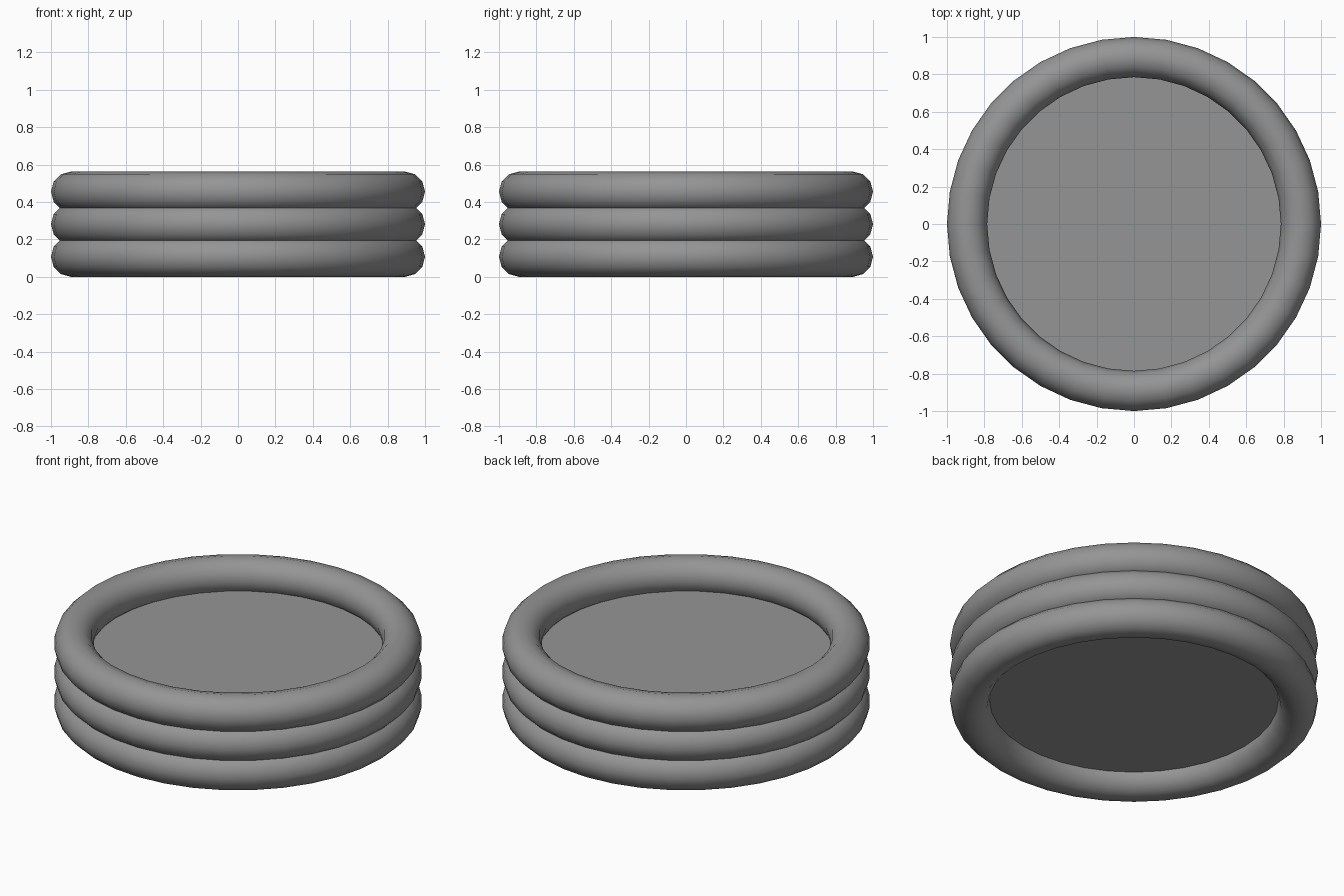
import bpy
import math

cube = bpy.data.objects.get("Cube")
if cube:
    bpy.data.objects.remove(cube, do_unlink=True)

TUBE = 0.1075          # tube radius
RING = 1 - TUBE        # ring radius
STEP = 0.174           # height between rings
SIDES = 36

# Single grey vinyl colour
grey = bpy.data.materials.new("grey_vinyl")
grey.use_nodes = True
colour = (0.3, 0.3, 0.3, 1)
grey.diffuse_color = colour
grey.node_tree.nodes["Principled BSDF"].inputs["Base Color"].default_value = colour


def finish(name):
    obj = bpy.context.object
    obj.name = name
    obj.data.materials.append(grey)
    bpy.ops.object.shade_smooth_by_angle(angle=math.radians(40))


# Stacked inflated rings
for i, name in enumerate(("lower_ring", "middle_ring", "upper_ring")):
    bpy.ops.mesh.primitive_torus_add(
        major_radius=RING, minor_radius=TUBE,
        major_segments=SIDES, minor_segments=12,
        location=(0, 0, TUBE + i * STEP))
    finish(name)

# Filled centre, its rim buried inside the rings
bottom, top = TUBE, 0.39
bpy.ops.mesh.primitive_cylinder_add(
    vertices=SIDES, radius=0.84, depth=top - bottom,
    location=(0, 0, (top + bottom) / 2))
finish("pool_floor")
